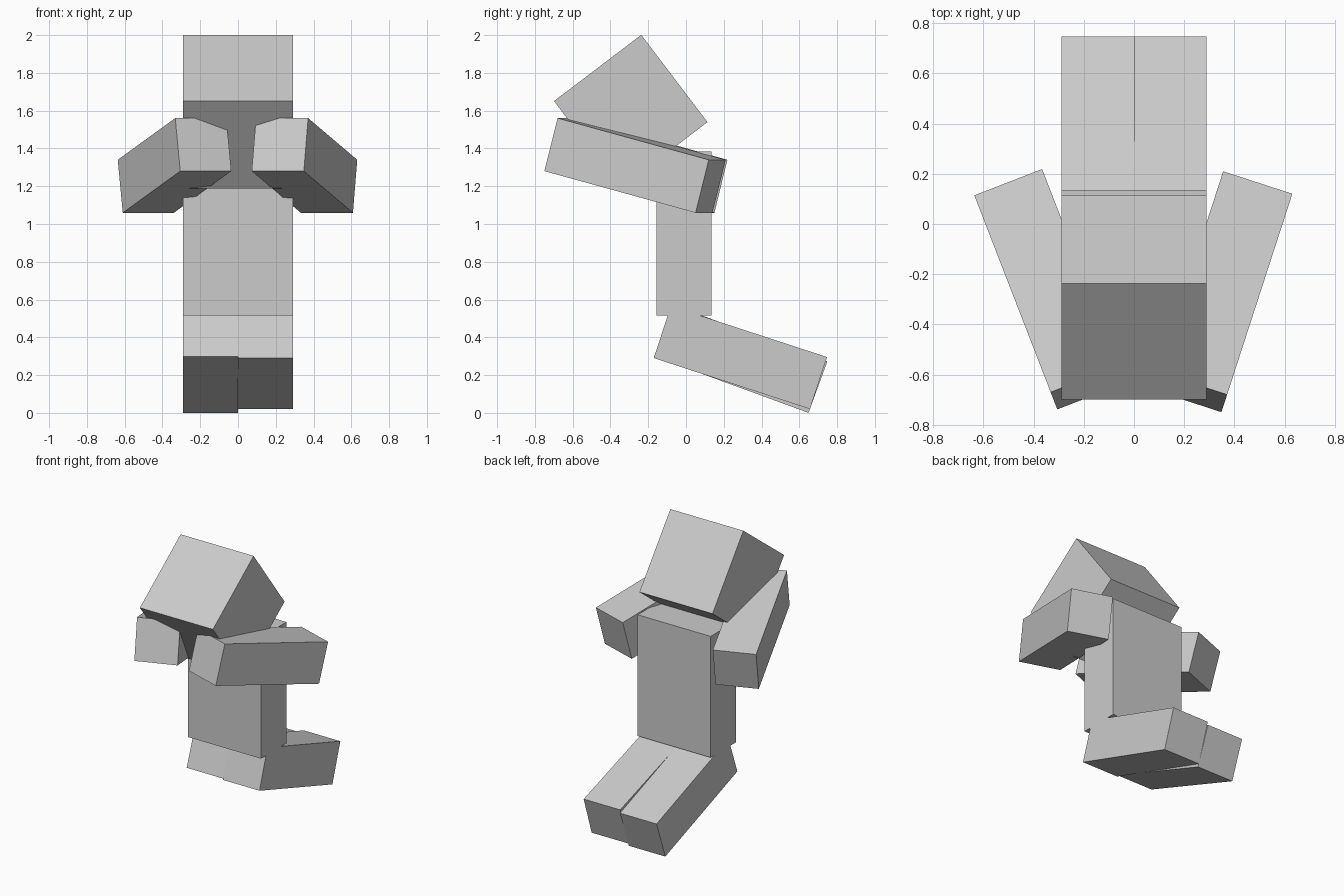
import bpy
from math import radians

if "Cube" in bpy.data.objects:
    bpy.data.objects.remove(bpy.data.objects["Cube"], do_unlink=True)

grey = bpy.data.materials.new("plain grey")
grey.use_nodes = True
colour = (0.6, 0.6, 0.6, 1)
grey.diffuse_color = colour
grey.node_tree.nodes["Principled BSDF"].inputs["Base Color"].default_value = colour

UNIT = 0.29  # limb thickness; every part is a multiple of it


def box(name, centre, size, pitch=0, yaw=0):
    """Box sized in units, tilted about x and then turned about z."""
    bpy.ops.mesh.primitive_cube_add(size=1, location=centre,
                                    rotation=(radians(pitch), 0, radians(yaw)))
    part = bpy.context.object
    part.name = name
    part.scale = [UNIT * s for s in size]
    bpy.ops.object.transform_apply(location=False, rotation=False, scale=True)
    part.data.materials.append(grey)
    return part


LIMB = (1, 3, 1)

# Upright torso and bowed head
box("torso", (0, -0.01, 0.95), (2, 1, 3))
box("head", (0, -0.2925, 1.595), (2, 2, 2), pitch=37.2)

# Arms reaching forward and inward
box("left_arm", (0.352, -0.27, 1.31), LIMB, pitch=-14.7, yaw=-18)
box("right_arm", (-0.336, -0.26, 1.31), LIMB, pitch=-14.7, yaw=21.2)

# Legs trailing backward, one slightly lower
box("left_leg", (UNIT / 2, 0.288, 0.293), LIMB, pitch=-18.1)
box("right_leg", (-UNIT / 2, 0.29, 0.286), LIMB, pitch=-20.1)
